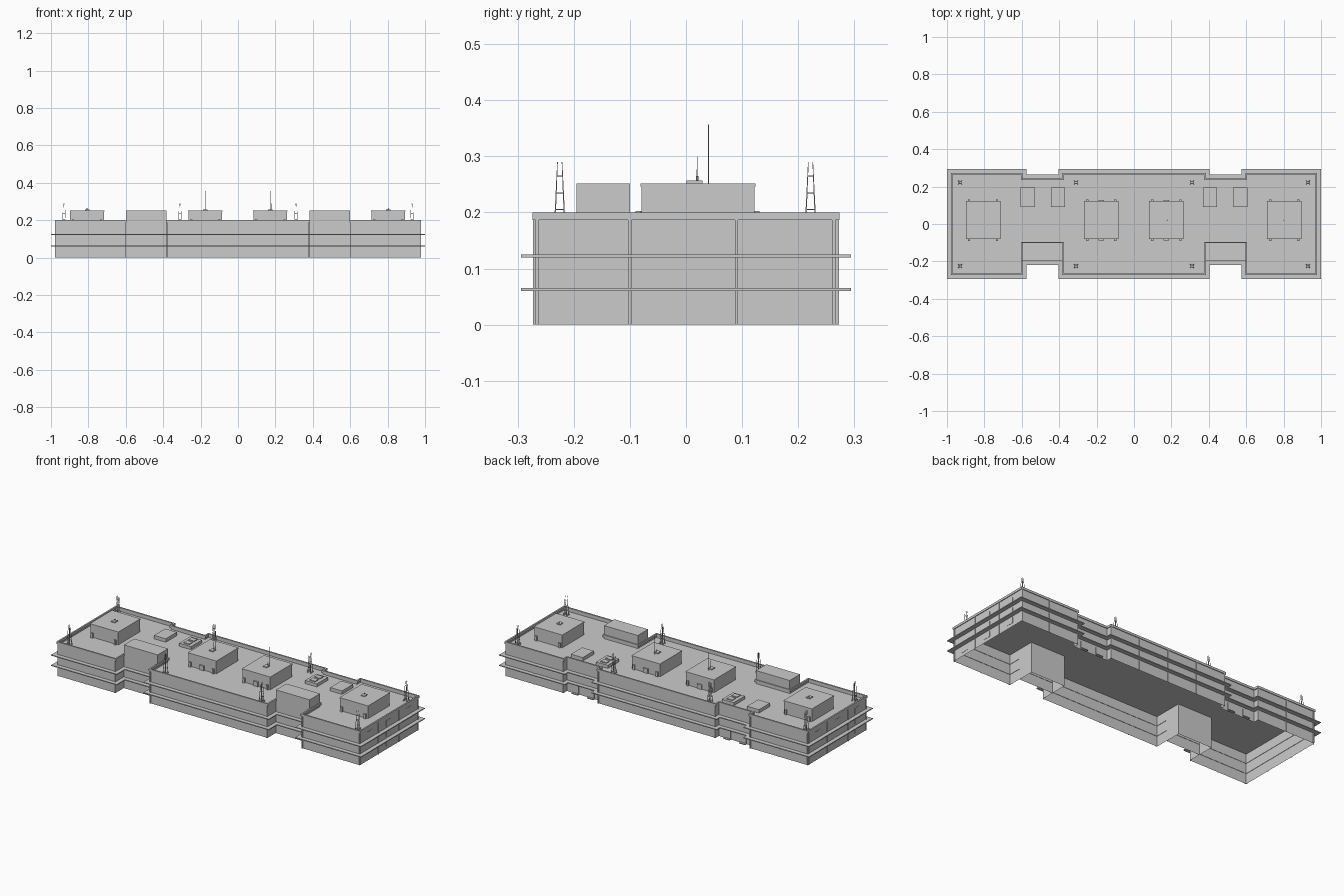
import bpy, bmesh
from mathutils import Vector

if "Cube" in bpy.data.objects:
    bpy.data.objects.remove(bpy.data.objects["Cube"])

ROOF = 0.176


def finish(name, bm, fix=True):
    if fix:
        bmesh.ops.recalc_face_normals(bm, faces=bm.faces)
    me = bpy.data.meshes.new(name)
    bm.to_mesh(me)
    bm.free()
    ob = bpy.data.objects.new(name, me)
    bpy.context.collection.objects.link(ob)
    return ob


def add_box(bm, x0, x1, y0, y1, z0, z1):
    vs = bmesh.ops.create_cube(bm, size=1)['verts']
    for v in vs:
        v.co = Vector(((x0 + x1) / 2 + v.co.x * (x1 - x0),
                       (y0 + y1) / 2 + v.co.y * (y1 - y0),
                       (z0 + z1) / 2 + v.co.z * (z1 - z0)))


def boxes(name, items):
    bm = bmesh.new()
    for b in items:
        add_box(bm, *b)
    return finish(name, bm)


def add_rod(bm, a, b, r0, r1):
    # four-sided tapered rod from a to b
    a, b = Vector(a), Vector(b)
    d = b - a
    res = bmesh.ops.create_cone(bm, cap_ends=True, segments=4,
                                radius1=r0, radius2=r1, depth=d.length)
    q = d.to_track_quat('Z', 'Y')
    for v in res['verts']:
        v.co = q @ v.co + (a + b) / 2


def outline(d, front):
    # notched building footprint, pushed outward by d
    h = [(.38 + d, -.27 - d), (.38 + d, front - d), (.60 - d, front - d),
         (.60 - d, -.27 - d), (.975 + d, -.27 - d), (.975 + d, .27 + d),
         (.60 - d, .27 + d), (.60 - d, .24 + d), (.38 + d, .24 + d), (.38 + d, .27 + d)]
    return h + [(-x, y) for x, y in reversed(h)]


def ring(name, d_out, d_in, z0, z1, front):
    bm = bmesh.new()
    loops = [[bm.verts.new((x, y, z)) for x, y in outline(d, front)]
             for d, z in ((d_out, z0), (d_out, z1), (d_in, z1), (d_in, z0))]
    n = len(loops[0])
    for k in range(4):
        a, b = loops[k], loops[(k + 1) % 4]
        for i in range(n):
            j = (i + 1) % n
            bm.faces.new((a[i], a[j], b[j], b[i]))
    return finish(name, bm)


# outer walls, open underneath
bm = bmesh.new()
low, high = [[bm.verts.new((x, y, z)) for x, y in outline(0, -.10)] for z in (0, .19)]
for i in range(len(low)):
    j = (i + 1) % len(low)
    bm.faces.new((low[i], low[j], high[j], high[i]))
finish("outer_walls", bm, False)

# roof deck
bm = bmesh.new()
bm.faces.new([bm.verts.new((x, y, ROOF)) for x, y in outline(0, -.10)])
finish("roof_deck", bm, False)

# parapet and floor ledges
ring("parapet", .004, -.005, .187, .2, -.10)
ring("lower_ledge", .024, -.002, .060, .065, -.195)
ring("upper_ledge", .024, -.002, .120, .125, -.195)

# stair towers in the front recesses, open underneath
for side in (-1, 1):
    xs = sorted((side * .381, side * .599))
    tower = boxes("stair_tower", [(*xs, -.195, -.10, 0, .252)])
    bm = bmesh.new()
    bm.from_mesh(tower.data)
    bottom = [f for f in bm.faces if f.normal.z < -.5]
    bmesh.ops.delete(bm, geom=bottom, context='FACES')
    bm.to_mesh(tower.data)
    bm.free()

# thin pilasters along every side
items = []
for x in (-.97, -.79, -.605, -.375, -.19, 0, .19, .375, .605, .79, .97):
    for s in (-1, 1):
        ys = sorted((s * .27, s * .273))
        items.append((x - .003, x + .003, *ys, 0, .188))
for y in (-.265, -.10, .09, .263):
    for s in (-1, 1):
        xs = sorted((s * .975, s * .978))
        items.append((*xs, y - .003, y + .003, 0, .188))
boxes("pilasters", items)

# windows on both end walls
items = []
for s in (-1, 1):
    xs = sorted((s * .975, s * .9765))
    for y in (-.183, -.006, .177):
        for z in (.02, .077, .135):
            items.append((*xs, y - .023, y + .023, z, z + .033))
boxes("end_windows", items)

# back doors and their steps
items = []
for s in (-1, 1):
    for dx in (-.05, .05):
        c = s * .49 + dx
        items.append((c - .018, c + .018, .24, .243, .004, .048))
        items.append((c - .02, c + .02, .24, .255, 0, .005))
boxes("back_doors", items)

# roof plant rooms with edge cap, side brackets and top hatch
for x in (-.807, -.175, .173, .803):
    inner = abs(x) < .5
    items = [(x - .090, x + .090, -.079, .122, ROOF, .248),
             (x - .092, x + .092, -.081, .124, .246, .252)]
    for dx in (-.075, .075):
        for y in (-.085, .126):
            items.append((x + dx - .006, x + dx + .006, y - .005, y + .005, ROOF, .203))
    if inner:
        for y in (-.083, .124):
            items.append((x - .015, x + .015, y - .004, y + .004, ROOF, .203))
    items.append((x - .012, x + .012, .001, .029, .252, .257))
    boxes("plant_room", items)
    # aerials
    bm = bmesh.new()
    if inner:
        add_rod(bm, (x, .04, .25), (x, .04, .357), .0012, .0008)
        add_rod(bm, (x + .004, .02, .25), (x + .004, .02, .30), .001, .0007)
    else:
        add_rod(bm, (x, .02, .25), (x, .02, .265), .003, .002)
    finish("aerial", bm)

# low roof vents, the inner pair with small fan housings
for s in (-1, 1):
    boxes("roof_vent", [(s * .568 - .038, s * .568 + .038, .092, .194, ROOF, .196)])
    c = s * .406
    boxes("fan_vent", [(c - .038, c + .038, .092, .194, ROOF, .194),
                       (c - .018, c + .018, .105, .135, .194, .199),
                       (c - .018, c + .018, .150, .180, .194, .199)])

# lattice masts around the roof edge
for x in (-.93, -.31, .31, .93):
    for y in (-.225, .222):
        bm = bmesh.new()
        corners = [(-1, -1), (1, -1), (1, 1), (-1, 1)]
        for i, (cx, cy) in enumerate(corners):
            add_box(bm, x + cx * .009 - .003, x + cx * .009 + .003,
                    y + cy * .009 - .003, y + cy * .009 + .003, ROOF, ROOF + .006)
            add_rod(bm, (x + cx * .009, y + cy * .009, ROOF),
                    (x + cx * .004, y + cy * .004, .290), .0018, .0008)
            nx, ny = corners[(i + 1) % 4]
            for z in (.205, .235, .265):
                w = .009 - .005 * (z - ROOF) / (.29 - ROOF)
                add_rod(bm, (x + cx * w, y + cy * w, z), (x + nx * w, y + ny * w, z), .0008, .0008)
        finish("lattice_mast", bm)
